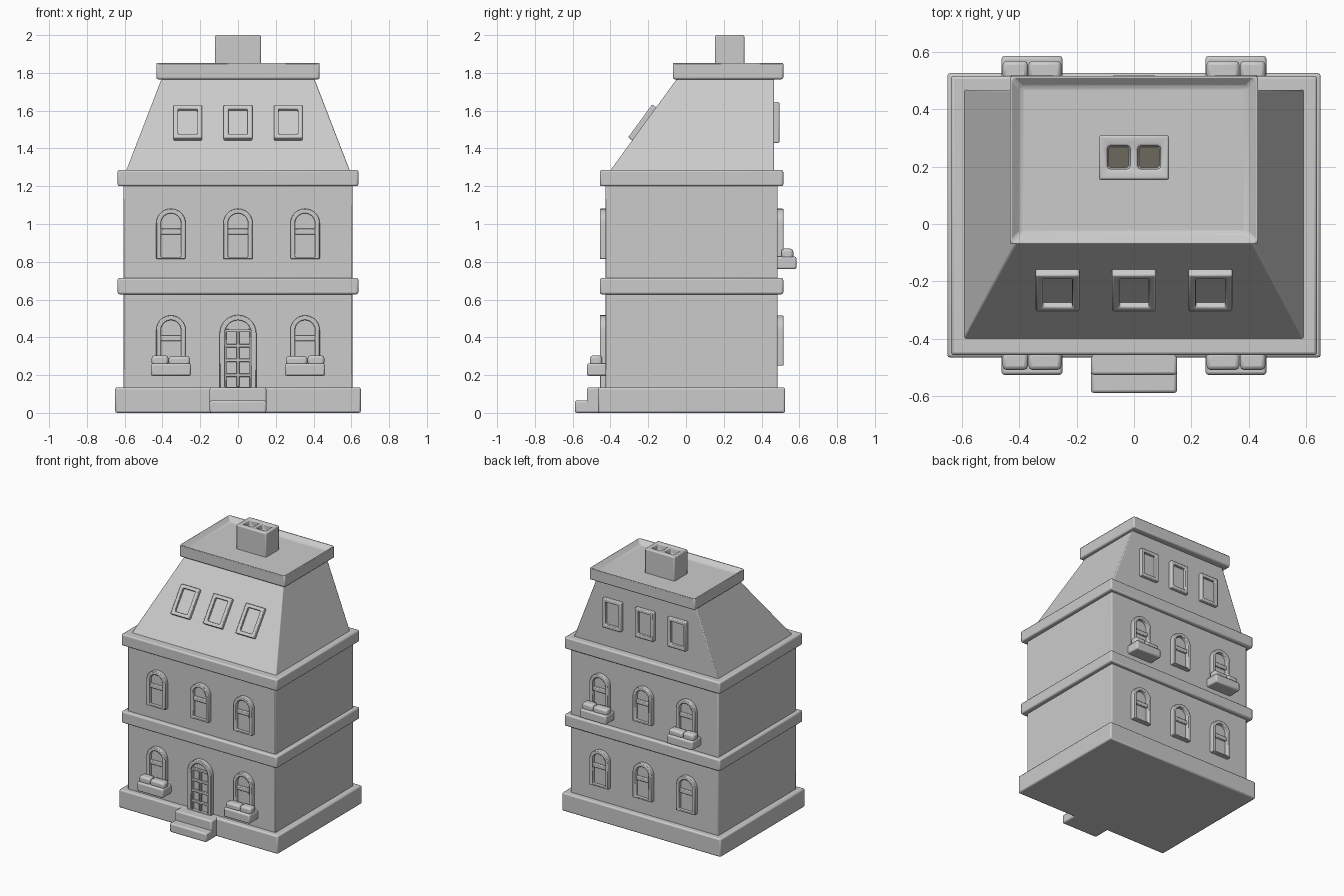
import bpy, bmesh, math
from mathutils import Matrix, Vector

if "Cube" in bpy.data.objects:
    bpy.data.objects.remove(bpy.data.objects["Cube"])


def finish(name, bm, bevel=0.01, matrix=None):
    bmesh.ops.recalc_face_normals(bm, faces=bm.faces)
    mesh = bpy.data.meshes.new(name)
    bm.to_mesh(mesh)
    bm.free()
    ob = bpy.data.objects.new(name, mesh)
    bpy.context.collection.objects.link(ob)
    if matrix:
        ob.matrix_world = matrix
    bpy.ops.object.select_all(action='DESELECT')
    ob.select_set(True)
    bpy.context.view_layer.objects.active = ob
    bpy.ops.object.shade_smooth_by_angle(angle=math.radians(35))
    if bevel:
        mod = ob.modifiers.new("soft_edges", 'BEVEL')
        mod.width, mod.segments, mod.limit_method = bevel, 2, 'ANGLE'
        mod.angle_limit = math.radians(40)
    return ob


def box_mesh(x, y, z):
    bm = bmesh.new()
    bmesh.ops.create_cube(bm, size=1)
    for v in bm.verts:
        v.co = Vector([r[0] if c < 0 else r[1] for c, r in zip(v.co, (x, y, z))])
    return bm


def box(name, x, y, z, bevel=0.01, matrix=None):
    return finish(name, box_mesh(x, y, z), bevel, matrix)


def arch(h, bottom, spring, steps=14):
    pts = [(-h, bottom), (h, bottom)]
    return pts + [(h * math.cos(a), spring + h * math.sin(a))
                  for a in (math.pi * i / steps for i in range(steps))] + [(-h, spring)]


def rect(h, bottom, top):
    return [(-h, bottom), (h, bottom), (h, top), (-h, top)]


def frame(name, outer, inner, depth, matrix, pane=0.005):
    # raised border ring plus a pane set back inside it
    bm = bmesh.new()
    loops = [[bm.verts.new((u, v, w)) for u, v in pts]
             for pts, w in ((outer, -0.01), (outer, depth), (inner, depth), (inner, -0.01))]
    n = len(outer)
    for k in range(4):
        a, b = loops[k], loops[(k + 1) % 4]
        for i in range(n):
            j = (i + 1) % n
            bm.faces.new((a[i], a[j], b[j], b[i]))
    finish(name + "_frame", bm, 0.006, matrix)
    bm = bmesh.new()
    bm.faces.new([bm.verts.new((u, v, pane)) for u, v in inner])
    ob = finish(name + "_pane", bm, 0, matrix)
    if (matrix.to_3x3() @ ob.data.polygons[0].normal).dot(matrix.to_3x3() @ Vector((0, 0, 1))) < 0:
        ob.data.flip_normals()


UP = Matrix.Rotation(math.pi / 2, 4, 'X')
FRONT = Matrix.Translation((0, -0.425, 0)) @ UP
BACK = Matrix.Translation((0, 0.485, 0)) @ Matrix.Rotation(math.pi, 4, 'Z') @ UP

# plinth, steps, walls and bands
box("plinth", (-0.65, 0.65), (-0.465, 0.525), (0, 0.135))
box("upper_step", (-0.15, 0.15), (-0.525, -0.43), (0, 0.135))
box("lower_step", (-0.15, 0.15), (-0.588, -0.43), (0, 0.066))
box("walls", (-0.605, 0.605), (-0.425, 0.485), (0.12, 1.21), 0.006)
for name, z in (("floor_band", 0.628), ("eaves_band", 1.2)):
    box(name, (-0.637, 0.637), (-0.456, 0.515), (z, z + 0.086))

# sloped roof with an upright back
bm = box_mesh((-0.593, 0.593), (-0.403, 0.467), (1.28, 1.78))
for v in bm.verts:
    if v.co.z > 1.5:
        v.co.x = math.copysign(0.4, v.co.x)
        v.co.y = -0.04 if v.co.y < 0 else 0.467
finish("mansard_roof", bm, 0.006)

# roof cap with a sunken top
bm = box_mesh((-0.432, 0.432), (-0.07, 0.515), (1.766, 1.857))
bm.normal_update()
top = max(bm.faces, key=lambda f: f.calc_center_median().z)
bmesh.ops.inset_region(bm, faces=[top], thickness=0.055)
for v in top.verts:
    v.co.z -= 0.035
finish("roof_cap", bm)

# chimney with two flues
chimney = box("chimney", (-0.122, 0.122), (0.153, 0.309), (1.8, 2.0))
chimney.modifiers.clear()
soot = bpy.data.materials.new("soot")
soot.diffuse_color = (0.15, 0.14, 0.11, 1)
soot.use_nodes = True
soot.node_tree.nodes["Principled BSDF"].inputs["Base Color"].default_value = soot.diffuse_color
for s in (-1, 1):
    c = s * 0.053
    cutter = box("flue_cutter", (c - 0.04, c + 0.04), (0.191, 0.272), (1.95, 2.1), 0.012)
    mod = chimney.modifiers.new("flue", 'BOOLEAN')
    mod.object, mod.solver = cutter, 'EXACT'
    bpy.context.view_layer.objects.active = chimney
    bpy.ops.object.modifier_apply(modifier=mod.name)
    bpy.data.objects.remove(cutter)
    floor = box("flue_floor", (c - 0.038, c + 0.038), (0.193, 0.27), (1.945, 1.953), 0)
    floor.data.materials.append(soot)
mod = chimney.modifiers.new("soft_edges", 'BEVEL')
mod.width, mod.segments, mod.limit_method = 0.008, 2, 'ANGLE'
mod.angle_limit = math.radians(50)


# arched windows
def window(side, x, z):
    m = side @ Matrix.Translation((x, z, 0))
    frame("window", arch(0.078, 0, 0.188), arch(0.053, 0.01, 0.188), 0.031, m)
    box("window_crossbar", (-0.056, 0.056), (0.13, 0.16), (0, 0.02), 0.005, m)


# flower box with two clumps, the wide one toward the middle
def flower_box(side, x, z):
    m = side @ Matrix.Translation((x, z, 0))
    s = 1 if x > 0 else -1
    box("flower_box", (-0.106, 0.106), (-0.054, 0.012), (-0.01, 0.1), 0.01, m)
    for a, b, t in ((-0.102, 0.012, 0.05), (0.014, 0.102, 0.054)):
        box("plants", sorted((a * s, b * s)), (0.0, t), (0.02, 0.083), 0.014, m)


for side in (FRONT, BACK):
    for z in (0.25, 0.815):
        for x in (-0.355, 0, 0.355):
            if side is FRONT and z < 0.5 and x == 0:
                continue
            window(side, x, z)
            if x and (side is FRONT) == (z < 0.5):
                flower_box(side, x, z)

# front door with arched light and glazing bars
frame("door", arch(0.097, 0.13, 0.421), arch(0.07, 0.138, 0.421), 0.031, FRONT, 0.006)
box("door_middle_bar", (-0.008, 0.008), (0.138, 0.43), (0, 0.02), 0.004, FRONT)
for z in (0.2, 0.278, 0.356, 0.436):
    box("door_cross_bar", (-0.073, 0.073), (z - 0.009, z + 0.009), (0, 0.02), 0.004, FRONT)
for s in (-1, 1):
    box("door_side_bar", sorted((s * 0.06, s * 0.073)), (0.138, 0.436), (0, 0.02), 0.004, FRONT)

# attic windows: tilted on the front slope, upright at the back
TILT = Matrix.Translation((0, -0.221, 1.53)) @ Matrix.Rotation(math.atan2(0.5, 0.363), 4, 'X')
REAR = Matrix.Translation((0, 0.467, 1.537)) @ Matrix.Rotation(math.pi, 4, 'Z') @ UP
for side in (TILT, REAR):
    for x in (-0.266, 0, 0.266):
        frame("attic_window", rect(0.076, -0.108, 0.108), rect(0.051, -0.083, 0.083),
              0.027, side @ Matrix.Translation((x, 0, 0)))
